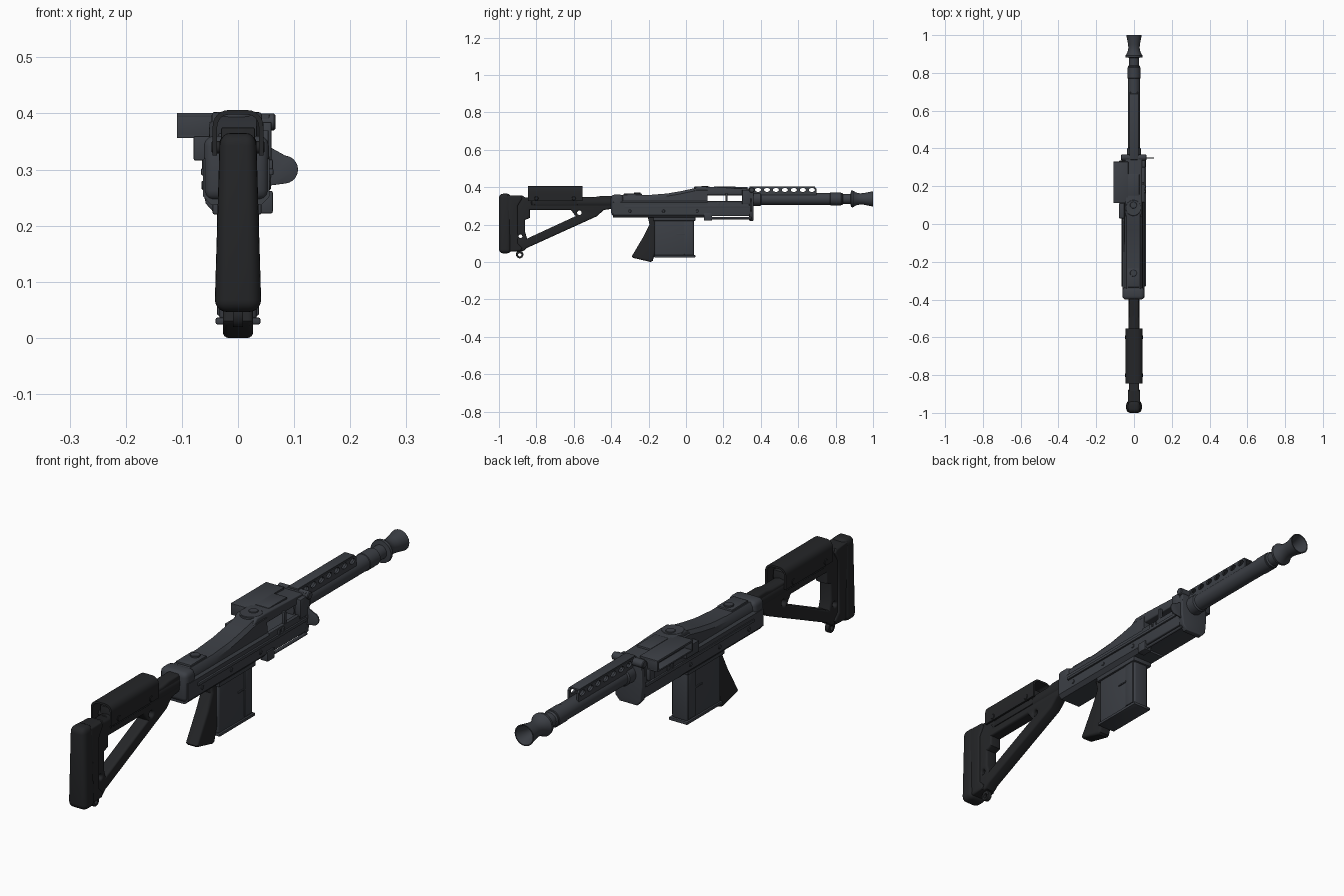
import bpy, bmesh, math
from mathutils import Matrix, Vector

if "Cube" in bpy.data.objects:
    bpy.data.objects.remove(bpy.data.objects["Cube"])

def material(name, c):
    m = bpy.data.materials.new(name)
    m.diffuse_color = (*c, 1)
    m.use_nodes = True
    m.node_tree.nodes["Principled BSDF"].inputs["Base Color"].default_value = m.diffuse_color
    return m

STEEL = material("dark_steel", (0.045, 0.05, 0.06))
POLY = material("black_polymer", (0.018, 0.019, 0.021))
SIDE = Matrix(((0, 0, 1, 0), (1, 0, 0, 0), (0, 1, 0, 0), (0, 0, 0, 1)))   # (y, z) outlines
FACE = Matrix(((1, 0, 0, 0), (0, 0, -1, 0), (0, 1, 0, 0), (0, 0, 0, 1)))  # (x, z) outlines

def finish(name, bm, mat):
    bmesh.ops.remove_doubles(bm, verts=bm.verts, dist=1e-5)
    bmesh.ops.recalc_face_normals(bm, faces=bm.faces)
    me = bpy.data.meshes.new(name)
    bm.to_mesh(me)
    bm.free()
    me.materials.clear()
    me.materials.append(mat)
    ob = bpy.data.objects.new(name, me)
    bpy.context.collection.objects.link(ob)
    bpy.ops.object.select_all(action='DESELECT')
    ob.select_set(True)
    bpy.context.view_layer.objects.active = ob
    bpy.ops.object.shade_smooth_by_angle(angle=math.radians(35))
    return ob

def plate(name, loops, lo, hi, mat=STEEL, bevel=0.0, res=2, plane=SIDE):
    """Outline plus optional hole loops, extruded from lo to hi, with rounded edges."""
    cu = bpy.data.curves.new(name, 'CURVE')
    cu.dimensions, cu.fill_mode = '2D', 'BOTH'
    cu.extrude = (hi - lo) / 2 - bevel
    cu.bevel_depth, cu.bevel_resolution, cu.offset = bevel, res, -bevel
    for pts in loops:
        s = cu.splines.new('POLY')
        s.points.add(len(pts) - 1)
        for p, (a, b) in zip(s.points, pts):
            p.co = (a, b, 0, 1)
        s.use_cyclic_u = True
    tmp = bpy.data.objects.new("tmp", cu)
    bpy.context.collection.objects.link(tmp)
    me = bpy.data.meshes.new_from_object(tmp.evaluated_get(bpy.context.evaluated_depsgraph_get()))
    bm = bmesh.new()
    bm.from_mesh(me)
    axis = Vector((1, 0, 0)) if plane is SIDE else Vector((0, 1, 0))
    bm.transform(Matrix.Translation(axis * (lo + hi) / 2) @ plane)
    bpy.data.objects.remove(tmp)
    bpy.data.curves.remove(cu)
    bpy.data.meshes.remove(me)
    return finish(name, bm, mat)

def box(name, x, y, z, mat=STEEL, bevel=0.003, seg=2):
    bm = bmesh.new()
    bmesh.ops.create_cube(bm, size=1)
    for v in bm.verts:
        v.co = [(a + b) / 2 + c * (b - a) for (a, b), c in zip((x, y, z), v.co)]
    if bevel:
        bmesh.ops.bevel(bm, geom=bm.edges[:], offset=bevel, segments=seg, profile=0.5, affect='EDGES')
    return finish(name, bm, mat)

def lathe(name, profile, centre, axis='Y', mat=STEEL, n=32):
    """Spin (distance along axis, radius) points about an axis through centre."""
    bm = bmesh.new()
    rot = {'X': Matrix.Rotation(math.pi / 2, 4, 'Y'), 'Y': Matrix.Rotation(-math.pi / 2, 4, 'X'),
           'Z': Matrix()}[axis]
    rings = [[bm.verts.new((r * math.cos(2 * math.pi * i / n), r * math.sin(2 * math.pi * i / n), d))
              for i in range(n)] for d, r in profile]
    for a, b in zip(rings, rings[1:]):
        for i in range(n):
            bm.faces.new((a[i], a[(i + 1) % n], b[(i + 1) % n], b[i]))
    bm.faces.new(rings[0])
    bm.faces.new(rings[-1])
    bm.transform(Matrix.Translation(centre) @ rot)
    return finish(name, bm, mat)

def rod(name, centre, r, half, axis, mat=STEEL, n=20):
    b = min(r, half) * 0.2
    return lathe(name, [(-half, r - b), (-half + b, r), (half - b, r), (half, r - b)], centre, axis, mat, n)

def arc(cx, cy, rx, ry, a0, a1, n):
    return [(cx + rx * math.cos(math.radians(a0 + (a1 - a0) * i / n)),
             cy + ry * math.sin(math.radians(a0 + (a1 - a0) * i / n))) for i in range(n + 1)]

def oval(cx, cy, rx, ry, n=16):
    return arc(cx, cy, rx, ry, 0, 360, n)[:-1]

# Skeleton stock: outer outline, triangular window, two small holes
plate("stock_frame", [
    [(-0.95, 0.355), (-0.875, 0.355), (-0.86, 0.345), (-0.5, 0.345), (-0.46, 0.352), (-0.39, 0.352),
     (-0.39, 0.285), (-0.44, 0.278), (-0.475, 0.245), (-0.85, 0.075), (-0.87, 0.058), (-0.95, 0.055)],
    [(-0.85, 0.125), (-0.86, 0.16), (-0.86, 0.225), (-0.835, 0.235), (-0.835, 0.278), (-0.615, 0.278),
     (-0.59, 0.245)],
    oval(-0.57, 0.263, 0.012, 0.012), oval(-0.885, 0.137, 0.01, 0.01)],
    -0.026, 0.026, POLY, 0.009, 3)
rod("stock_tube", (0, -0.59, 0.318), 0.03, 0.24, 'Y', POLY, 24)
plate("stock_back_plate", [[(-0.955, 0.357), (-0.885, 0.355), (-0.875, 0.34), (-0.9, 0.3), (-0.9, 0.1),
                            (-0.875, 0.075), (-0.885, 0.058), (-0.955, 0.055)]], -0.033, 0.033, POLY, 0.008)
# Butt pad, slightly narrower at the top
pad = box("butt_pad", (-0.04, 0.04), (-1, -0.935), (0.046, 0.365), POLY, 0.022, 5)
for v in pad.data.vertices:
    v.co.x *= 1.03 - 0.22 * max(0, (v.co.z - 0.1) / 0.26)
# Cheek rest: an arched shell open below
arch = lambda w, z, r: ([(w, 0.325)] + arc(w - r, z - r, r, r, 0, 90, 6)
                        + arc(r - w, z - r, r, r, 90, 180, 6) + [(-w, 0.325)])
plate("cheek_rest", [arch(0.045, 0.406, 0.028) + arch(0.037, 0.398, 0.021)[::-1]],
      -0.845, -0.553, POLY, plane=FACE)
box("cheek_rest_mount", (-0.03, 0.03), (-0.81, -0.58), (0.305, 0.375), POLY)
for y in (-0.8, -0.6):
    rod("cheek_rest_screw", (0, y, 0.34), 0.011, 0.047, 'X', POLY)
# Sling loop below the butt
plate("sling_loop", [oval(-0.889, 0.04, 0.02, 0.021), oval(-0.889, 0.038, 0.009, 0.009)],
      -0.009, 0.009, POLY, 0.002)

# Receiver body, lofted through chamfered sections
bm = bmesh.new()
rings = []
for y, top in [(-0.39, .355), (-0.33, .358), (-0.2, .358), (-0.1, .366), (-0.03, .378), (0.05, .395), (0.115, .397)]:
    half = [(0.045, .237), (0.059, .252), (0.059, .318), (0.05, .326), (0.048, top - .014), (0.036, top)]
    rings.append([bm.verts.new((x - 0.003, y, z)) for x, z in half + [(-a, b) for a, b in half[::-1]]])
for a, b in zip(rings, rings[1:]):
    for i in range(12):
        bm.faces.new((a[i], a[(i + 1) % 12], b[(i + 1) % 12], b[i]))
bm.faces.new(rings[0])
bm.faces.new(rings[-1])
finish("receiver_body", bm, STEEL)
box("receiver_rear_collar", (-0.061, 0.055), (-0.4, -0.335), (0.245, 0.36), bevel=0.018, seg=3)
box("rear_sight_base", (-0.035, 0.03), (-0.335, -0.235), (0.35, 0.365))
rod("rear_sight_screw", (-0.003, -0.26, 0.365), 0.018, 0.006, 'Z')
for s in (-1, 1):
    box("receiver_side_rail", (s * 0.06 - 0.006, s * 0.06 + 0.003), (-0.33, 0.34), (0.29, 0.302), bevel=0.002)
    for y in (-0.3, -0.12, 0.06):
        rod("receiver_pin", (-0.003, y, 0.272), 0.008, 0.062, 'X')

# Open action: trough, posts and bolt ledge around the see-through ports
plate("receiver_trough", [[(0.1, 0.245), (0.34, 0.245), (0.35, 0.32), (0.1, 0.32)]], -0.06, 0.056, STEEL, 0.005)
for s in (-1, 1):
    x = s * 0.05 - 0.002
    box("port_post", (x - 0.006, x + 0.006), (0.21, 0.222), (0.31, 0.37), bevel=0.001)
    box("port_front_block", (x - 0.012, x + 0.012), (0.3, 0.345), (0.31, 0.385))
    box("port_lip", (x - 0.008, x + 0.008), (0.115, 0.3), (0.314, 0.325), bevel=0.002)
    for y in (0.165, 0.19):
        box("port_catch", (s * 0.058 - 0.006, s * 0.058 + 0.004), (y, y + 0.014), (0.29, 0.318), bevel=0.002)

# Hinged top cover
plate("top_cover", [[(0.035, 0.36), (0.035, 0.385), (0.06, 0.402), (0.11, 0.402), (0.17, 0.4), (0.345, 0.392),
                     (0.345, 0.36)]], -0.047, 0.043, STEEL, 0.006)
box("top_cover_panel", (-0.032, 0.028), (0.15, 0.265), (0.385, 0.403))
rod("cover_screw", (-0.003, 0.1, 0.398), 0.018, 0.008, 'Z')
rod("cover_rear_round", (-0.003, 0.085, 0.393), 0.042, 0.01, 'Z', n=32)
rod("cover_hinge_pin", (-0.001, 0.352, 0.385), 0.015, 0.068, 'X')

# Feed tray on the left, open on its outer side
for z0, z1 in ((0.356, 0.363), (0.392, 0.401)):
    box("feed_tray_plate", (-0.109, -0.03), (0.11, 0.33), (z0, z1), bevel=0.002)
for y in (0.11, 0.322):
    box("feed_tray_end", (-0.109, -0.03), (y, y + 0.008), (0.356, 0.4), bevel=0.002)
box("feed_tray_back", (-0.075, -0.04), (0.115, 0.325), (0.358, 0.396), bevel=0.0)
for y0, y1 in ((0.03, 0.11), (0.305, 0.335)):
    box("feed_tray_bracket", (-0.079, -0.04), (y0, y1), (0.316, 0.36))

# Front plate around the barrel, thin side lever, lower guide rod
plate("front_plate", [[(-0.06, 0.398), (0.056, 0.398), (0.06, 0.3), (0.053, 0.24), (0.035, 0.22),
                       (-0.04, 0.22), (-0.058, 0.24), (-0.064, 0.3)]], 0.338, 0.362, STEEL, 0.004, plane=FACE)
plate("side_lever", [[(0.04, 0.262), (0.06, 0.272)] + arc(0.082, 0.3, 0.025, 0.025, -85, 85, 10)
                     + [(0.066, 0.335), (0.04, 0.35)]], 0.346, 0.351, STEEL, 0.001, 1, FACE)
rod("guide_rod", (0.05, 0.225, 0.234), 0.006, 0.125, 'Y', n=12)
box("guide_rod_block", (0.03, 0.062), (0.095, 0.14), (0.222, 0.262))

# Barrel with collar and flared muzzle
lathe("barrel", [(0.3, .032), (0.835, .032), (0.84, .027), (0.88, .027), (0.882, .044), (0.892, .045), (0.91, .034),
                 (0.93, .03), (0.95, .031), (1.0, .041), (1.0, .037), (0.94, .018), (0.85, .014)], (0, 0, 0.337))
rod("barrel_shank", (0, 0.375, 0.337), 0.037, 0.03, 'Y', n=32)
rod("barrel_band", (0, 0.8, 0.337), 0.034, 0.035, 'Y', n=32)
# Perforated rib over the barrel
holes = [oval(0.385 + 0.048 * i, 0.385, 0.016, 0.0105) for i in range(7)]
for s in (-1, 1):
    plate("rib_side", [[(0.34, 0.355), (0.34, 0.4), (0.69, 0.4), (0.698, 0.392), (0.698, 0.355)]] + holes,
          s * 0.02 - 0.004, s * 0.02 + 0.004, STEEL)
box("rib_top", (-0.021, 0.021), (0.34, 0.69), (0.397, 0.404), bevel=0.002)

# Magazine
box("magazine_body", (-0.034, 0.034), (-0.168, 0.042), (0.03, 0.25), STEEL, 0.01, 3)
box("magazine_base", (-0.04, 0.04), (-0.17, 0.05), (0.024, 0.036))
for s in (-1, 1):
    box("magazine_step", (s * 0.034 - 0.003, s * 0.034 + 0.003), (-0.01, 0.036), (0.04, 0.235), bevel=0.002)
    box("magazine_rib", (s * 0.034 - 0.004, s * 0.034 + 0.004), (-0.05, -0.005), (0.147, 0.153), bevel=0.001)
box("magazine_well", (-0.045, 0.042), (-0.175, 0.05), (0.22, 0.26))

# Pistol grip
plate("pistol_grip", [[(-0.165, 0.245), (-0.205, 0.245), (-0.195, 0.2), (-0.225, 0.14), (-0.29, 0.03),
                       (-0.283, 0.022), (-0.19, 0.0), (-0.178, 0.005), (-0.162, 0.06)]], -0.027, 0.027, POLY, 0.01, 3)
